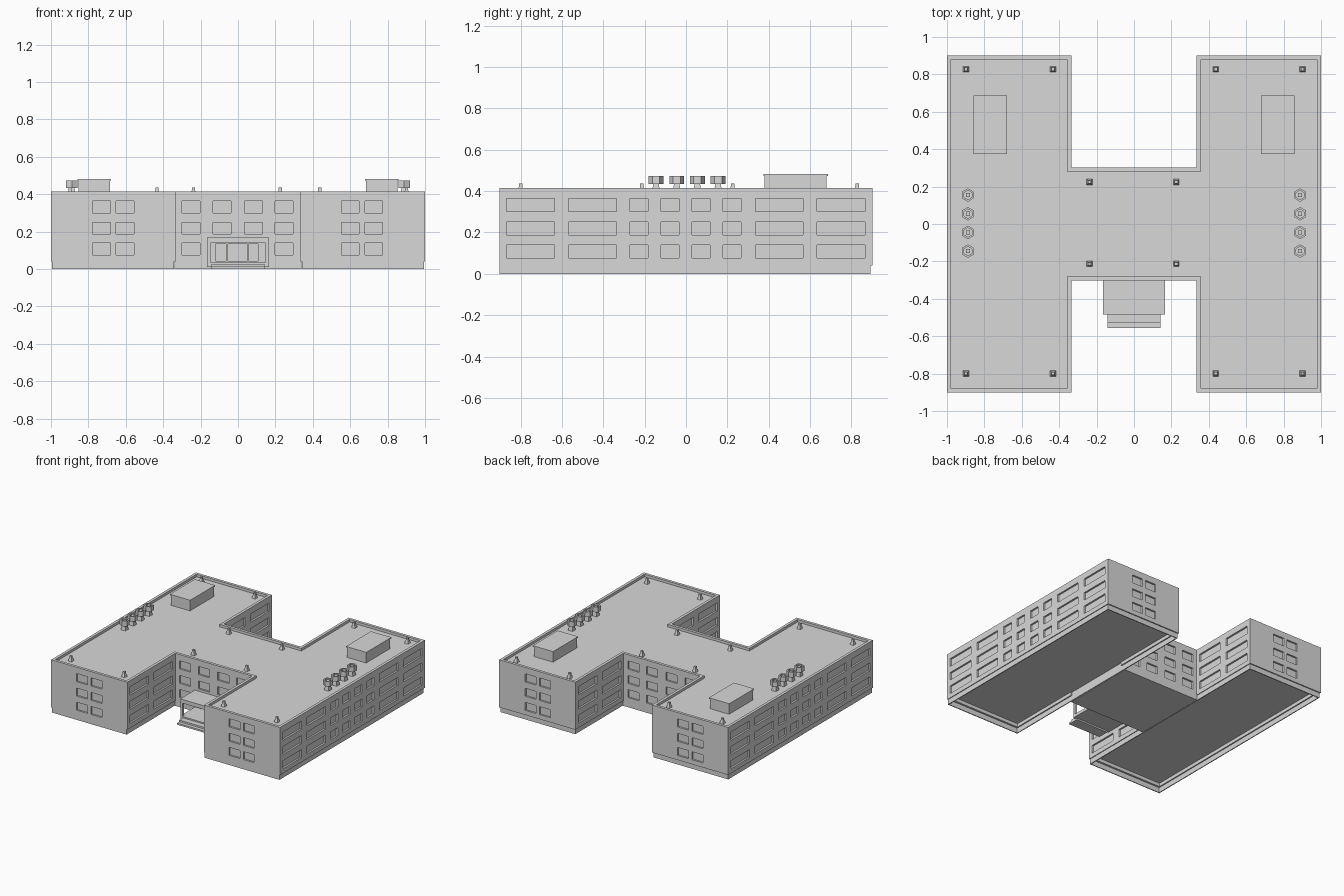
import bpy, bmesh, math
from mathutils import Matrix, Vector

cube = bpy.data.objects.get("Cube")
if cube:
    bpy.data.objects.remove(cube, do_unlink=True)

grey = bpy.data.materials.new("light grey")
grey.use_nodes = True
COLOUR = (0.69, 0.69, 0.69, 1)
grey.diffuse_color = COLOUR
grey.node_tree.nodes["Principled BSDF"].inputs["Base Color"].default_value = COLOUR


def finish(bm, name):
    bmesh.ops.recalc_face_normals(bm, faces=bm.faces)
    mesh = bpy.data.meshes.new(name)
    bm.to_mesh(mesh)
    bm.free()
    mesh.materials.append(grey)
    obj = bpy.data.objects.new(name, mesh)
    bpy.context.scene.collection.objects.link(obj)
    return obj


def add_box(bm, x, y, z):
    lo, hi = Vector((x[0], y[0], z[0])), Vector((x[1], y[1], z[1]))
    m = Matrix.Translation((lo + hi) / 2) @ Matrix.Diagonal((*(hi - lo), 1))
    bmesh.ops.create_cube(bm, size=1, matrix=m)


def box(name, x, y, z):
    bm = bmesh.new()
    add_box(bm, x, y, z)
    return finish(bm, name)


def add_prism(bm, sides, r1, r2, x, y, z0, z1, turn):
    m = Matrix.Translation((x, y, (z0 + z1) / 2)) @ Matrix.Rotation(turn, 4, "Z")
    bmesh.ops.create_cone(bm, cap_ends=True, segments=sides, radius1=r1,
                          radius2=r2, depth=z1 - z0, matrix=m)


def sink(bm, face, rim, dz):
    """Leave a rim around the face and move its middle by dz."""
    bmesh.ops.inset_individual(bm, faces=[face], thickness=rim, use_even_offset=True)
    new = bmesh.ops.extrude_discrete_faces(bm, faces=[face])["faces"][0]
    bmesh.ops.translate(bm, verts=new.verts, vec=(0, 0, dz))


def height(face):
    return face.calc_center_median().z


W, IN, L, C = 1.0, 0.335, 0.902, 0.303
BASE, FLOOR, TOP, ROOF = 0.04, 0.07, 0.415, 0.395

# H-shaped body with a parapet round the roof and a hollow underside
bm = bmesh.new()
quarter = [(IN, C), (IN, L), (W, L)]
outline = []
for sx, sy in ((1, 1), (1, -1), (-1, -1), (-1, 1)):
    pts = [(x * sx, y * sy) for x, y in quarter]
    outline += pts if sx * sy > 0 else pts[::-1]
floor = bm.faces.new([bm.verts.new((x, y, BASE)) for x, y in outline])
roof = bmesh.ops.extrude_face_region(bm, geom=[floor], use_keep_orig=True)["geom"]
bmesh.ops.translate(bm, verts=[v for v in roof if isinstance(v, bmesh.types.BMVert)],
                    vec=(0, 0, TOP - BASE))
bmesh.ops.recalc_face_normals(bm, faces=bm.faces)
sink(bm, max(bm.faces, key=height), 0.022, ROOF - TOP)
sink(bm, min(bm.faces, key=height), 0.022, FLOOR + 0.002 - BASE)
body = finish(bm, "building_body")

# Window recesses in every outer wall
ROWS = [(0.076, 0.139), (0.188, 0.25), (0.301, 0.365)]
WIDE = [(-0.869, -0.637), (-0.569, -0.337), (0.335, 0.566), (0.634, 0.865)]
SMALL = [(-0.27, -0.183), (-0.12, -0.033), (0.03, 0.117), (0.179, 0.266)]
ENDS = [(-0.778, -0.683), (-0.652, -0.557), (0.553, 0.648), (0.678, 0.773)]
MIDDLE = [(-0.3, -0.204), (-0.134, -0.038), (0.035, 0.132), (0.199, 0.294)]
D = 0.014
bm = bmesh.new()
for z in ROWS:
    for s in (-1, 1):
        for y in WIDE + SMALL:
            add_box(bm, sorted((s * (W - D), s * (W + D))), y, z)
        for y in WIDE:
            add_box(bm, sorted((s * (IN - D), s * (IN + D))), y, z)
        for x in ENDS:
            add_box(bm, x, sorted((s * (L - D), s * (L + D))), z)
        for x in MIDDLE:
            # the entrance takes the place of the two lowest middle windows
            if not (s < 0 and z == ROWS[0] and abs(sum(x)) < 0.3):
                add_box(bm, x, sorted((s * (C - D), s * (C + D))), z)
# Door openings
for x in ((-0.12, -0.063), (-0.055, 0.05), (0.055, 0.108)):
    add_box(bm, x, (-C - D, -C + D), (BASE + 0.004, 0.135))
cutter = finish(bm, "window_cutter")
cutter.hide_render = True
mod = body.modifiers.new("windows", "BOOLEAN")
mod.object = cutter
mod.solver = "EXACT"
bpy.context.view_layer.update()
cut = bpy.data.meshes.new_from_object(
    body.evaluated_get(bpy.context.evaluated_depsgraph_get()))
body.modifiers.clear()
body.data = cut
bpy.data.objects.remove(cutter, do_unlink=True)

# Hollow plinths under the wings, solid base under the middle
for side, s in (("left", 1), ("right", -1)):
    bm = bmesh.new()
    add_box(bm, sorted((s * (IN + 0.006), s * (W - 0.006))), (-L, L - 0.009), (0, FLOOR))
    bm.normal_update()
    sink(bm, min(bm.faces, key=height), 0.007, FLOOR - 0.003)
    finish(bm, side + "_plinth")
box("middle_base", (-IN - 0.004, IN + 0.004), (-C, C), (0, BASE))

# Entrance porch
box("porch_canopy", (-0.165, 0.165), (-0.484, -C), (0.14, 0.17))
box("porch_floor", (-0.165, 0.165), (-0.484, -C), (0.012, 0.036))
for i, (front, top) in enumerate(((-0.529, 0.026), (-0.557, 0.013))):
    box(f"porch_step_{i + 1}", (-0.143, 0.143), (front, -0.47), (0, top))
for side, s in (("left", 1), ("right", -1)):
    box(side + "_porch_post", sorted((s * 0.147, s * 0.165)), (-0.484, -0.466), (0.03, 0.145))

# Rooftop plant rooms with thin lids
for side, s in (("left", 1), ("right", -1)):
    box(side + "_plant_room", sorted((s * 0.685, s * 0.853)), (0.38, 0.68), (ROOF, 0.476))
    box(side + "_plant_room_lid", sorted((s * 0.68, s * 0.858)), (0.375, 0.686), (0.474, 0.482))

# Rows of hexagonal roof fans, open at the top
bm = bmesh.new()
fans = [(x, 0.155 - 0.1 * i) for x in (-0.888, 0.888) for i in range(4)]
for x, y in fans:
    add_prism(bm, 6, 0.036, 0.036, x, y, 0.434, 0.474, 0)
bm.normal_update()
for face in [f for f in bm.faces if height(f) > 0.47]:
    sink(bm, face, 0.01, -0.025)
for x, y in fans:
    add_prism(bm, 4, 0.028, 0.018, x, y, ROOF, 0.437, math.pi / 4)
    add_prism(bm, 4, 0.016, 0.016, x, y, 0.445, 0.468, math.pi / 4)
finish(bm, "roof_fans")

# Small roof vents near the corners
bm = bmesh.new()
spots = [(x, y) for x in (-0.898, -0.433, 0.437, 0.901) for y in (-0.8, 0.827)]
spots += [(x, y) for x in (-0.238, 0.226) for y in (-0.213, 0.225)]
for x, y in spots:
    add_prism(bm, 4, 0.022, 0.012, x, y, ROOF, 0.422, math.pi / 4)
    add_prism(bm, 4, 0.012, 0.012, x, y, 0.42, 0.436, math.pi / 4)
finish(bm, "roof_vents")
